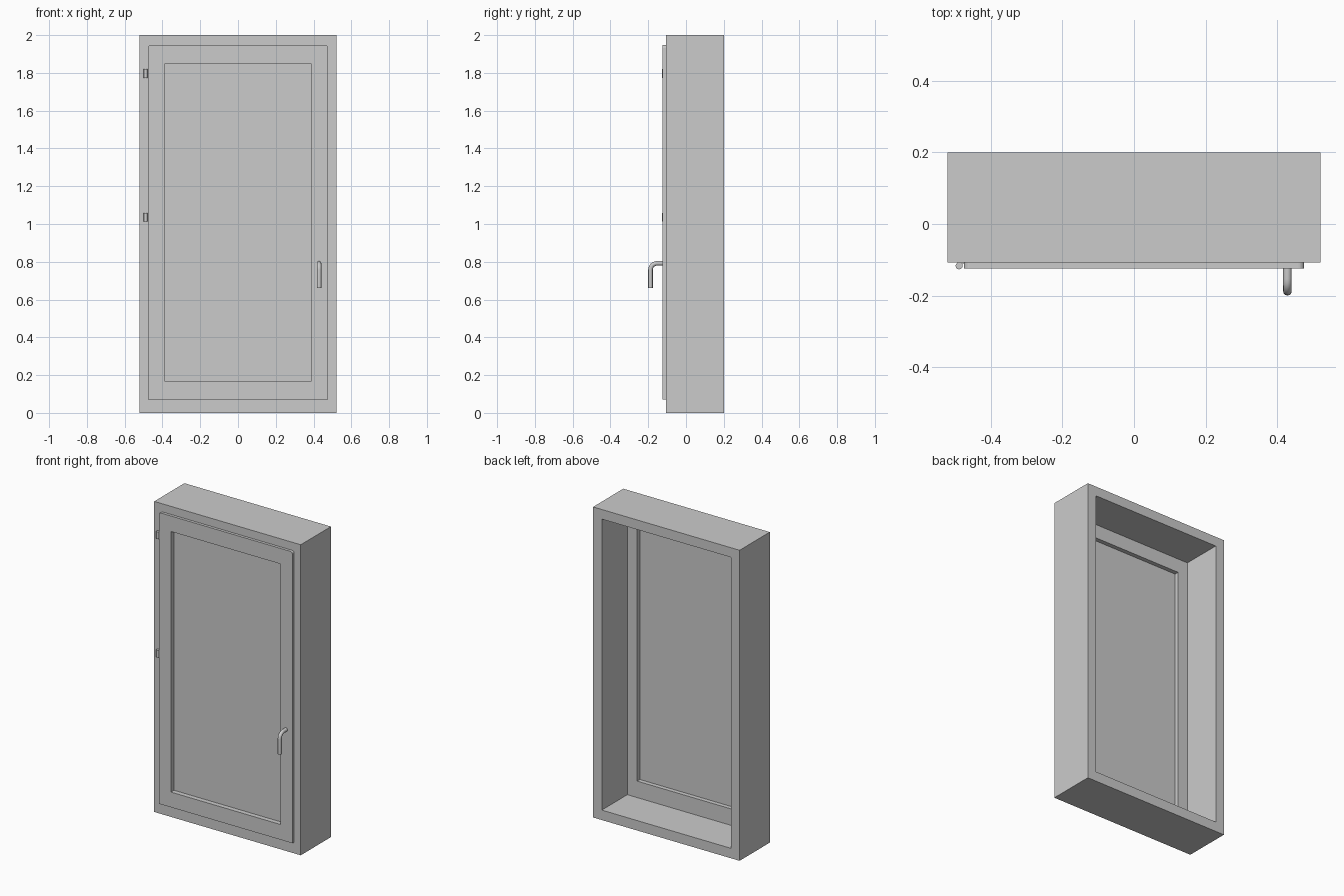
import bpy, bmesh, math

if "Cube" in bpy.data.objects:
    bpy.data.objects.remove(bpy.data.objects["Cube"])

WIN = (0.39, 0.17, 1.848)       # window opening: half width, bottom, top


def finish(name, bm):
    bmesh.ops.recalc_face_normals(bm, faces=bm.faces)
    me = bpy.data.meshes.new(name)
    bm.to_mesh(me)
    bm.free()
    ob = bpy.data.objects.new(name, me)
    bpy.context.collection.objects.link(ob)
    return ob


def rect_ring(loops):
    """Closed ring lofted through rectangles given as ((half width, bottom, top), y)."""
    bm = bmesh.new()
    rings = [[bm.verts.new((sx * r[0], y, r[k])) for sx, k in ((-1, 1), (1, 1), (1, 2), (-1, 2))]
             for r, y in loops]
    for a, b in zip(rings, rings[1:] + rings[:1]):
        for i in range(4):
            j = (i + 1) % 4
            bm.faces.new((a[i], a[j], b[j], b[i]))
    return bm


def box(name, x0, x1, y0, y1, z0, z1):
    bm = bmesh.new()
    bmesh.ops.create_cube(bm, size=1)
    for v in bm.verts:
        v.co = (x1 if v.co.x > 0 else x0, y1 if v.co.y > 0 else y0, z1 if v.co.z > 0 else z0)
    return finish(name, bm)


def smooth(ob):
    bpy.ops.object.select_all(action='DESELECT')
    ob.select_set(True)
    bpy.context.view_layer.objects.active = ob
    bpy.ops.object.shade_smooth_by_angle(angle=math.radians(40))


# Deep outer casing with a flange around the window, open at the back
OUT, INNER = (0.522, 0, 2), (0.46, 0.064, 1.938)
finish("casing", rect_ring([(OUT, 0.2), (OUT, -0.107), (WIN, -0.107),
                            (WIN, -0.06), (INNER, -0.06), (INNER, 0.2)]))

# Sash lying on the casing front, top corners rounded
SASH = (0.4755, 0.072, 1.948)
bm = rect_ring([(SASH, -0.107), (SASH, -0.125), (WIN, -0.125), (WIN, -0.107)])
corners = [e for e in bm.edges if all(v.co.z > 1.94 and abs(v.co.x) > 0.47 for v in e.verts)
           and abs(e.verts[0].co.x - e.verts[1].co.x) < 1e-5]
bmesh.ops.bevel(bm, geom=corners, offset=0.015, segments=4, profile=0.5, affect='EDGES')
finish("sash", bm)

# Glass pane
box("glass", -0.391, 0.391, -0.094, -0.088, 0.169, 1.849)

# Hinges: knuckle and leaf
for name, z in (("upper", 1.797), ("lower", 1.035)):
    bm = bmesh.new()
    bmesh.ops.create_cone(bm, cap_ends=True, segments=12, radius1=0.01, radius2=0.01, depth=0.046)
    bmesh.ops.translate(bm, verts=bm.verts, vec=(-0.489, -0.117, z))
    smooth(finish(name + "_hinge_knuckle", bm))
    box(name + "_hinge_leaf", -0.489, -0.457, -0.111, -0.106, z - 0.023, z + 0.023)

# Handle: bent rod swept along a path
Y, Z, R = -0.188, 0.792, 0.035
path = [(-0.12, Z)]
path += [(Y + R - R * math.sin(a), Z - R + R * math.cos(a))
         for a in (math.pi / 2 * i / 6 for i in range(7))]
path += [(Y, 0.66)]
bm = bmesh.new()
rings = []
for i, (y, z) in enumerate(path):
    t = math.pi / 2 * min(max((i - 1) / 6, 0), 1)      # bend angle here
    ring = []
    for k in range(12):
        a = 2 * math.pi * k / 12
        u, w = 0.012 * math.cos(a), 0.012 * math.sin(a)
        ring.append(bm.verts.new((0.429 + u, y - w * math.sin(t), z + w * math.cos(t))))
    rings.append(ring)
for a, b in zip(rings, rings[1:]):
    for k in range(12):
        j = (k + 1) % 12
        bm.faces.new((a[k], a[j], b[j], b[k]))
bm.faces.new(rings[0])
bm.faces.new(rings[-1])
smooth(finish("handle", bm))
